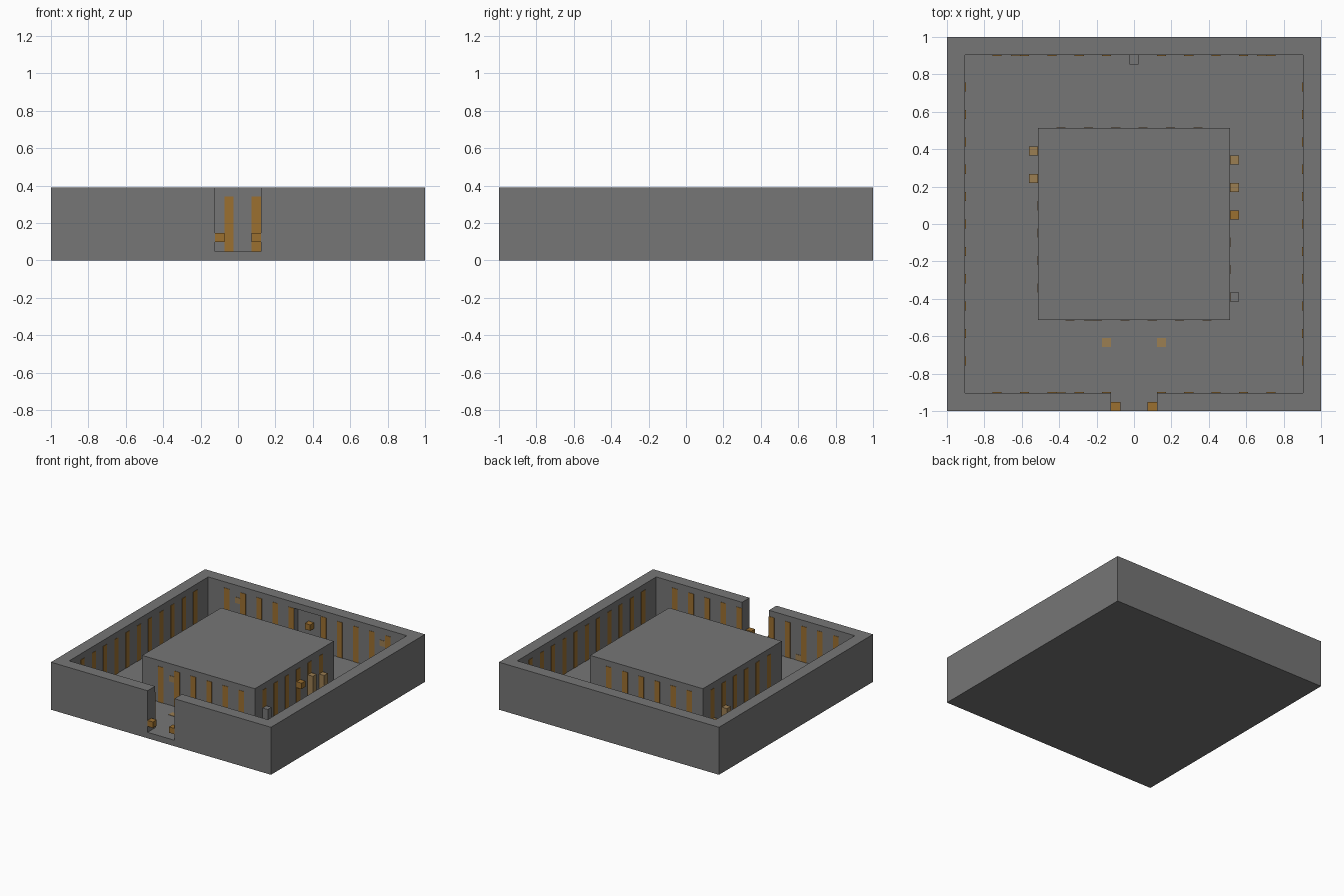
import bpy
import bmesh
from mathutils import Matrix, Vector

cube = bpy.data.objects.get("Cube")
if cube:
    bpy.data.objects.remove(cube, do_unlink=True)

N = 41            # the plan is a grid of N by N blocks
U = 2 / N         # size of one block
THIN = 0.06       # painted plate thickness, in blocks


def material(name, rgb):
    m = bpy.data.materials.new(name)
    m.use_nodes = True
    m.diffuse_color = (*rgb, 1)
    m.node_tree.nodes["Principled BSDF"].inputs["Base Color"].default_value = (*rgb, 1)
    return m


stone = material("grey_stone", (0.18, 0.18, 0.18))
amber = material("amber", (0.33, 0.16, 0.03))
tan = material("tan", (0.33, 0.21, 0.085))


def boxes(name, spans, mat):
    """One object from boxes given as (low corner, high corner) in grid blocks."""
    bm = bmesh.new()
    for low, high in spans:
        a, b = Vector(low) * U, Vector(high) * U
        shift = Vector((-1, -1, 0))
        bmesh.ops.create_cube(bm, size=1, matrix=Matrix.Translation((a + b) / 2 + shift)
                              @ Matrix.Diagonal((*(b - a), 1)))
    mesh = bpy.data.meshes.new(name)
    bm.to_mesh(mesh)
    bm.free()
    mesh.materials.append(mat)
    ob = bpy.data.objects.new(name, mesh)
    bpy.context.collection.objects.link(ob)
    return ob


def cut(ob, low, high):
    tool = boxes("cutter", [(low, high)], stone)
    tool.hide_render = True
    mod = ob.modifiers.new("cut", "BOOLEAN")
    mod.operation, mod.solver, mod.object = "DIFFERENCE", "EXACT", tool
    bpy.context.view_layer.objects.active = ob
    bpy.ops.object.modifier_apply(modifier=mod.name)
    bpy.data.objects.remove(tool, do_unlink=True)


def plate(side, plane, i, z0, z1):
    """Painted plate on a vertical face looking towards side, at cell i along it."""
    sign = 1 if side[0] == "+" else -1
    n0, n1 = sorted((plane, plane + sign * THIN))
    if side[1] == "x":
        return (n0, i, z0), (n1, i + 1, z1)
    return (i, n0, z0), (i + 1, n1, z1)


# Outer wall with floor, front gateway and back alcove
wall = boxes("outer_wall", [((0, 0, 0), (N, N, 8))], stone)
cut(wall, (2, 2, 1), (39, 39, 9))
cut(wall, (18, -1, 1), (23, 3, 9))
cut(wall, (18, 38, 1), (23, 40, 7))

# Central block
boxes("central_block", [((10, 10, 1), (31, 31, 8))], stone)

# Stripes on the inside of the outer wall
for name, side, plane in (("front", "+y", 2), ("back", "-y", 39),
                          ("right", "+x", 2), ("left", "-x", 39)):
    cells = [i for i in range(5, 36, 3) if side[1] == "x" or i != 20]
    boxes(name + "_wall_stripes", [plate(side, plane, i, 1, 7) for i in cells], amber)

# Stripes on the central block
for name, side, plane, first in (("front", "-y", 10, 13), ("back", "+y", 31, 12),
                                 ("right", "-x", 10, 13), ("left", "+x", 31, 12)):
    boxes(name + "_block_stripes",
          [plate(side, plane, first + 3 * k, 1, 7) for k in range(6)], amber)

# Small tan patches on walls and floor
boxes("wall_patches", [plate("-y", 39, 7, 5, 6), plate("-y", 39, 34, 5, 6),
                       plate("-y", 10, 15, 5, 6), plate("+y", 2, 12, 1, 2)], tan)
boxes("floor_patches", [((x, 7, 1), (x + 1, 8, 1 + THIN)) for x in (17, 23)], tan)


# Posts and lamps, one block wide
def post(name, x, y, z0, z1, mat):
    boxes(name, [((x, y, z0), (x + 1, y + 1, z1))], mat)


post("gate_lamp_right", 18, 0, 2, 3, amber)
post("gate_lamp_left", 22, 0, 2, 3, amber)
post("alcove_lamp", 20, 39, 4, 5, amber)
post("alcove_step", 20, 38, 1, 2, stone)
post("stone_post", 31, 12, 1, 4, stone)
post("side_lamp", 31, 21, 4, 5, amber)
post("tall_post", 31, 24, 1, 5, tan)
post("middle_post", 31, 27, 1, 4, tan)
post("short_post", 9, 25, 1, 3, tan)
post("low_post", 9, 28, 1, 2, tan)
